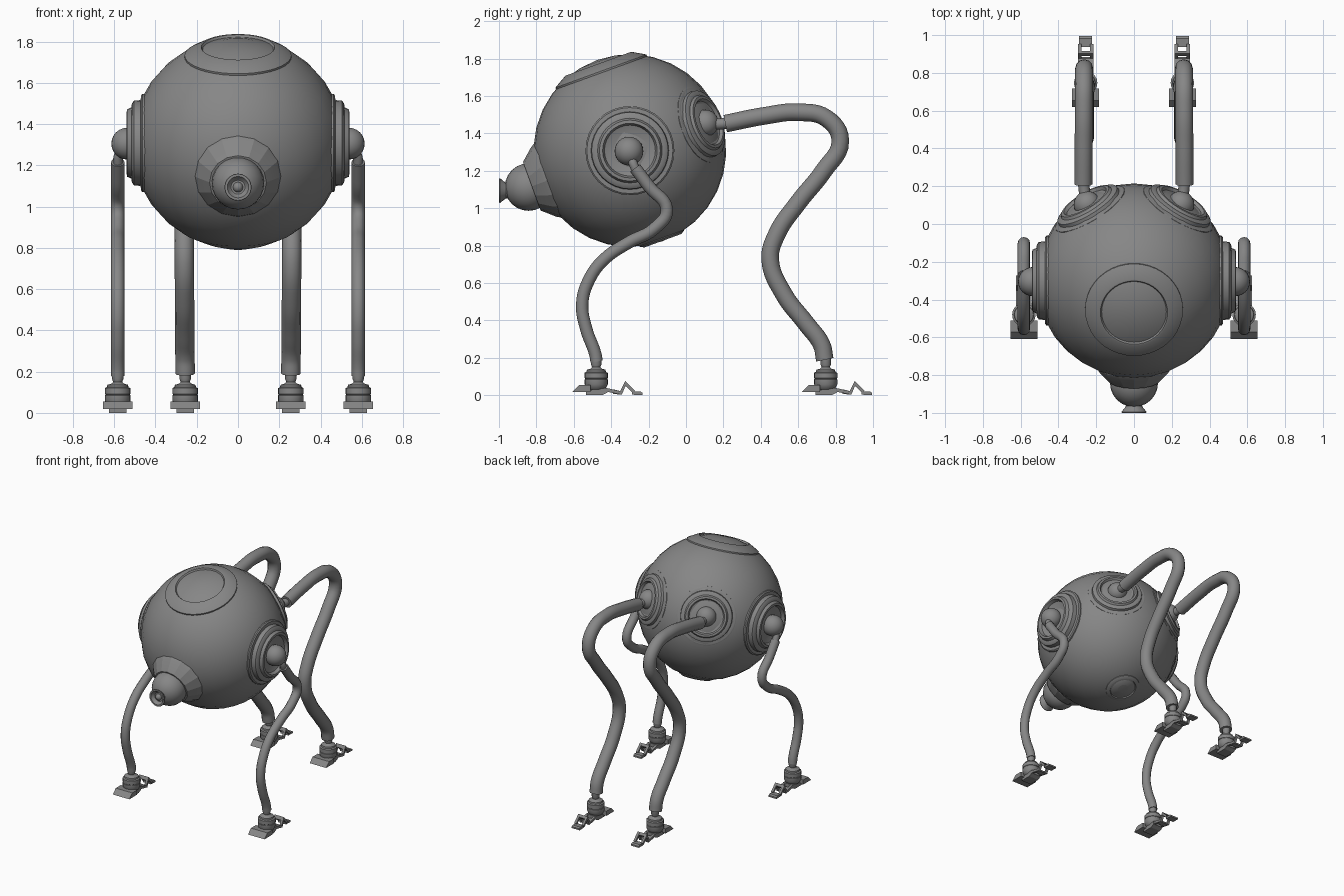
import bpy, bmesh, math
from mathutils import Vector, Matrix

if "Cube" in bpy.data.objects:
    bpy.data.objects.remove(bpy.data.objects["Cube"])

TILT = math.radians(-20)   # the whole body leans nose-down
C = Vector((0, -0.3, 1.308))
R = 0.515
ROT = Matrix.Rotation(-TILT, 3, 'X')

# dark grey metal used everywhere
METAL = bpy.data.materials.new("dark_grey_metal")
METAL.diffuse_color = (0.24, 0.24, 0.24, 1)
METAL.use_nodes = True
METAL.node_tree.nodes["Principled BSDF"].inputs["Base Color"].default_value = METAL.diffuse_color


def shade(ob, angle):
    ob.data.materials.append(METAL)
    bpy.ops.object.shade_smooth_by_angle(angle=math.radians(angle))


def activate(ob):
    bpy.context.collection.objects.link(ob)
    bpy.ops.object.select_all(action='DESELECT')
    ob.select_set(True)
    bpy.context.view_layer.objects.active = ob


def finish(bm, name, angle=35):
    bmesh.ops.recalc_face_normals(bm, faces=bm.faces)
    me = bpy.data.meshes.new(name)
    bm.to_mesh(me)
    bm.free()
    ob = bpy.data.objects.new(name, me)
    activate(ob)
    shade(ob, angle)


def lathe(name, profile, origin, axis, seg=32, angle=35):
    """Spin (radius, height) points around an axis."""
    q = Vector(axis).to_track_quat('Z', 'Y')
    bm = bmesh.new()
    vs = [bm.verts.new((r, 0, h)) for r, h in profile]
    es = [bm.edges.new(p) for p in zip(vs, vs[1:])]
    bmesh.ops.spin(bm, geom=vs + es, cent=(0, 0, 0), axis=(0, 0, 1),
                   angle=2 * math.pi, steps=seg, use_duplicate=False)
    bmesh.ops.remove_doubles(bm, verts=bm.verts, dist=1e-5)
    bmesh.ops.transform(bm, matrix=Matrix.Translation(origin) @ q.to_matrix().to_4x4(), verts=bm.verts)
    finish(bm, name, angle)


def ball(name, loc, r, seg=24, rot=0.0):
    bm = bmesh.new()
    bmesh.ops.create_uvsphere(bm, u_segments=seg, v_segments=seg // 2, radius=r,
                              matrix=Matrix.Translation(loc) @ Matrix.Rotation(rot, 4, 'X'))
    finish(bm, name, 60)


def tube(name, pts, r):
    cu = bpy.data.curves.new(name, 'CURVE')
    cu.dimensions = '3D'
    cu.bevel_depth = r
    cu.bevel_resolution = 4
    cu.resolution_u = 6
    cu.use_fill_caps = True
    sp = cu.splines.new('BEZIER')
    sp.bezier_points.add(len(pts) - 1)
    for bp, p in zip(sp.bezier_points, pts):
        bp.co = p
        bp.handle_left_type = bp.handle_right_type = 'AUTO'
    activate(bpy.data.objects.new(name, cu))
    bpy.ops.object.convert(target='MESH')
    shade(bpy.context.object, 40)


def add_prism(bm, yz, x0, x1):
    """Extrude a side-view outline across x."""
    a = [bm.verts.new((x0, y, z)) for y, z in yz]
    b = [bm.verts.new((x1, y, z)) for y, z in yz]
    bm.faces.new(a)
    bm.faces.new(b[::-1])
    for i in range(len(yz)):
        j = (i + 1) % len(yz)
        bm.faces.new((a[i], b[i], b[j], a[j]))


def foot(prefix, x, y):
    # ankle collar with rounded underside
    lathe(prefix + "_ankle", [(0, .21), (.028, .21), (.028, .165), (.022, .15), (.03, .142), (.05, .136),
          (.052, .125), (.062, .12), (.062, .092), (.059, .09), (.059, .087), (.062, .085), (.062, .058),
          (.05, .035), (.03, .022), (0, .018)], (x, y, 0), (0, 0, 1), 20)
    bm = bmesh.new()
    # wide front toe, sole plate
    add_prism(bm, [(-.128, .023), (-.092, .059), (-.03, .059), (-.03, .023)], -.071, .071)
    add_prism(bm, [(-.055, .005), (-.055, .03), (.06, .045), (.06, .02), (.03, .005)], -.042, .042)
    # rear hinged linkage: two rails, cross bars and heel plate
    for s in (-.032, .032):
        add_prism(bm, [(.05, .025), (.05, .045), (.128, .027), (.155, .08), (.207, .028),
                       (.197, .014), (.157, .056), (.137, .008)], s - .009, s + .009)
    add_prism(bm, [(.143, .056), (.155, .08), (.168, .064), (.157, .05)], -.032, .032)
    add_prism(bm, [(.09, .012), (.09, .037), (.128, .027), (.137, .008)], -.032, .032)
    add_prism(bm, [(.19, .008), (.19, .024), (.235, .026), (.247, .018), (.247, .006)], -.034, .034)
    bmesh.ops.translate(bm, verts=bm.verts, vec=(x, y, -.005))
    finish(bm, prefix + "_toes", 20)


# spherical body
ball("body", C, R, 32, -TILT)

# top hatch with recessed dome lens, and belly plug opposite it
up = ROT @ Vector((0, 0, 1))
lathe("top_hatch", [(.25, .42), (.259, .435), (.259, .452), (.25, .458), (.187, .494), (.178, .494),
      (.162, .47), (.15, .47), (.147, .478), (.11, .486), (.06, .492), (0, .494)], C, up, 40)
lathe("belly_plug", [(.128, .48), (.125, .502), (.105, .513), (.097, .513), (.09, .502), (.082, .508),
      (0, .514)], C, -up, 32)

# nose: faceted collar, ball, flared snout with inner bead
fwd = ROT @ Vector((0, -1, 0))
lathe("nose_collar", [(.208, .44), (.208, .472), (.198, .49), (.138, .558), (.126, .558), (.118, .53),
      (0, .53)], C, fwd, 16, 15)
ball("nose_ball", (0, -.842, 1.113), .127)
lathe("snout", [(0, -.06), (.046, -.06), (.042, -.035), (.048, -.025), (.066, -.003), (.064, .003), (.052, .003),
      (.04, -.015), (.034, -.02), (0, -.02)], (0, -.997, 1.094), (0, -1, 0), 20)
ball("snout_bead", (0, -.975, 1.094), .025, 12)

# stepped hip socket profile, and the two leg paths seen from the side
socket = [(.238, .42), (.238, .463), (.23, .47), (.208, .472), (.205, .504), (.192, .514), (.173, .517),
          (.163, .538), (.146, .54), (.136, .515), (.105, .505), (0, .495)]
FRONT = [(-.272, 1.215), (-.197, 1.115), (-.102, .99), (-.17, .89), (-.304, .818), (-.437, .727),
         (-.517, .62), (-.555, .487), (-.533, .353), (-.485, .22), (-.478, .18)]
REAR = [(.21, 1.452), (.416, 1.493), (.60, 1.513), (.752, 1.48), (.825, 1.36), (.736, 1.2), (.60, 1.03),
        (.485, .86), (.45, .727), (.523, .54), (.645, .38), (.725, .27), (.742, .19)]

for s, side in ((1, "left"), (-1, "right")):
    # front hip socket, ball joint, leg and foot
    n = "front_" + side
    lathe(n + "_socket", socket, C, (s, 0, 0), 32)
    hip = Vector((s * .537, -.305, 1.305))
    ball(n + "_hip_ball", hip, .077)
    tube(n + "_hip_neck", [hip, (s * .578, -.285, 1.245), (s * .582, -.268, 1.205)], .024)
    tube(n + "_leg", [(s * .583, y, z) for y, z in FRONT], .033)
    foot(n + "_foot", s * .583, -.48)

    # rear hip socket, ball joint, leg and foot
    n = "rear_" + side
    out = ROT @ Vector((s * .5, .866, 0))
    lathe(n + "_socket", [(r * .89, .44 + (d - .42) * .66) for r, d in socket], C, out, 32)
    hip = C + out * .495
    ball(n + "_hip_ball", hip, .072)
    tube(n + "_hip_neck", [hip, (s * .262, .17, 1.45), (s * .267, .225, 1.455)], .03)
    m = len(REAR) - 1
    tube(n + "_leg", [(s * (.268 - .012 * i / m), y, z) for i, (y, z) in enumerate(REAR)], .047)
    foot(n + "_foot", s * .256, .747)
